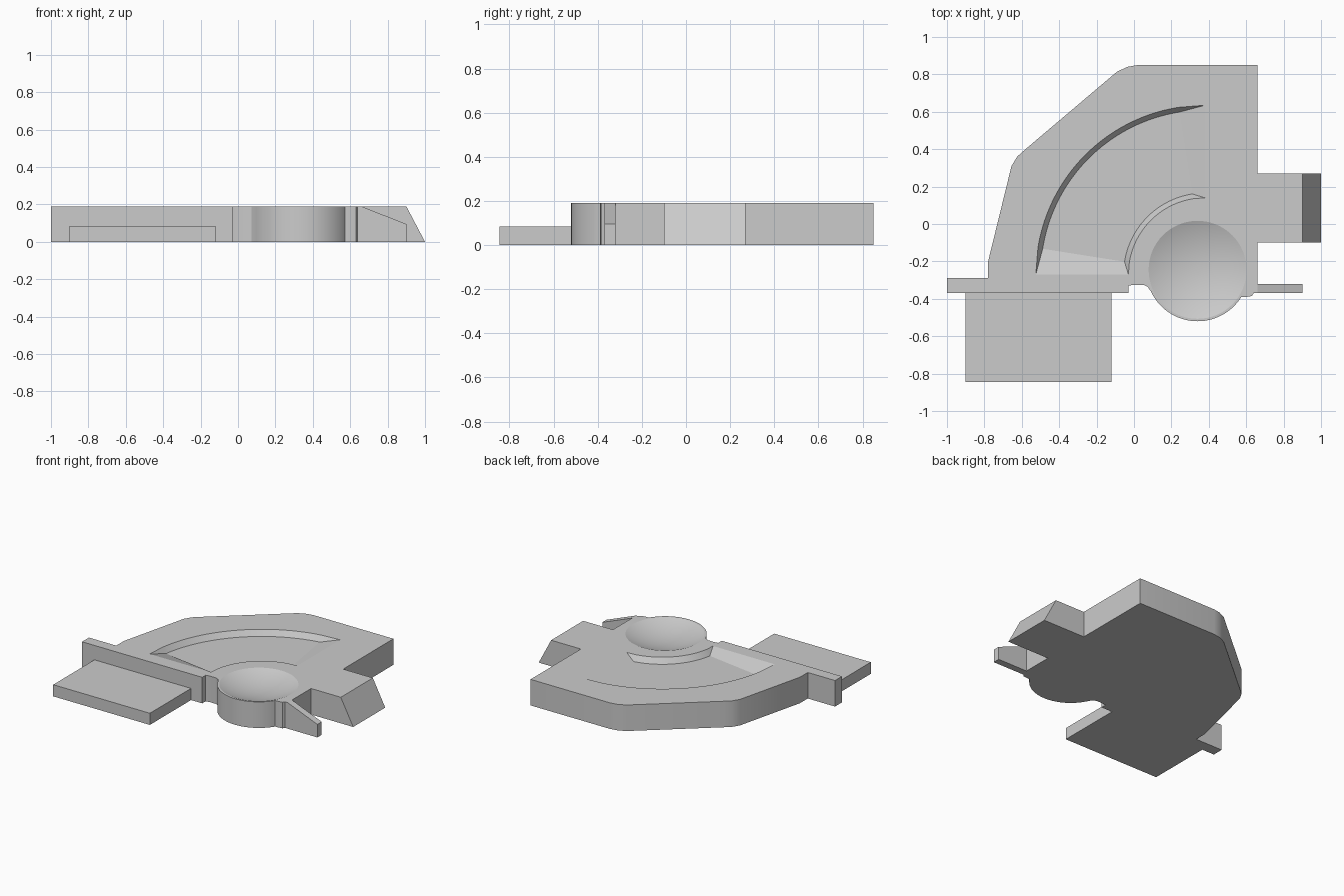
import bpy, bmesh, math

if "Cube" in bpy.data.objects:
    bpy.data.objects.remove(bpy.data.objects["Cube"])

H = 0.19            # body height
DEPTH = 0.04        # channel depth


def make_object(name, bm):
    bmesh.ops.recalc_face_normals(bm, faces=bm.faces)
    mesh = bpy.data.meshes.new(name)
    bm.to_mesh(mesh)
    bm.free()
    ob = bpy.data.objects.new(name, mesh)
    bpy.context.collection.objects.link(ob)
    return ob


def prism(points, offset):
    """Extrude a closed 3D outline by an offset vector."""
    bm = bmesh.new()
    face = bm.faces.new([bm.verts.new(p) for p in points])
    ext = bmesh.ops.extrude_face_region(bm, geom=[face])
    verts = [v for v in ext["geom"] if isinstance(v, bmesh.types.BMVert)]
    bmesh.ops.translate(bm, verts=verts, vec=offset)
    return bm


def bridge(bm, rings):
    """Skin closed rings and cap both ends."""
    rings = [[bm.verts.new(p) for p in r] for r in rings]
    n = len(rings[0])
    for a, b in zip(rings, rings[1:]):
        for i in range(n):
            j = (i + 1) % n
            bm.faces.new((a[i], a[j], b[j], b[i]))
    bm.faces.new(rings[0])
    bm.faces.new(rings[-1])


def cut(ob, cutter):
    mod = ob.modifiers.new(cutter.name, 'BOOLEAN')
    mod.operation = 'DIFFERENCE'
    mod.solver = 'EXACT'
    mod.object = cutter
    bpy.context.view_layer.objects.active = ob
    bpy.ops.object.modifier_apply(modifier=mod.name)
    bpy.data.objects.remove(cutter, do_unlink=True)


# Body: bank, side chute, round front lobe and left rail in one outline
CX, CY, R = 0.34, -0.245, 0.275
a0, a1 = math.radians(205), math.radians(328)
lobe = [(CX + R * math.cos(a0 + (a1 - a0) * i / 32),
         CY + R * math.sin(a0 + (a1 - a0) * i / 32)) for i in range(33)]
outline = [(-1, -0.37), (-0.03, -0.37), (-0.03, -0.33), (0.0, -0.325),
           (0.05, -0.325), (0.073, -0.335)] + lobe + [
    (0.60, -0.39), (0.63, -0.385), (0.64, -0.37), (0.66, -0.37),
    (0.66, -0.10), (1, -0.10), (1, 0.27), (0.66, 0.27), (0.66, 0.85),
    (0.02, 0.85), (-0.035, 0.84), (-0.09, 0.815), (-0.58, 0.40),
    (-0.625, 0.36), (-0.655, 0.31), (-0.78, -0.20), (-0.78, -0.29), (-1, -0.29)]
bm = prism([(x, y, 0) for x, y in outline], (0, 0, H))
for v in bm.verts:                      # sloped chute end
    if v.co.x > 0.95 and v.co.z > 0.1:
        v.co.x = 0.90
body = make_object("curved_body", bm)

# Curved channel with ramps at both ends and slanted walls
rings = []
angles = [183, 180] + [171 - 72 * i / 48 for i in range(49)] + [90, 87]
for deg in angles:
    d = DEPTH * min(1, (180 - deg) / 9, (deg - 90) / 9)
    t = math.radians(deg)
    ring = []
    for depth, outer in ((d, 0), (d, 1), (-0.05, 1), (-0.05, 0)):
        s = 0.026 * depth / DEPTH
        r = 0.905 - s if outer else 0.41 + s
        ring.append((0.38 + r * math.cos(t), -0.27 + r * math.sin(t), H - depth))
    rings.append(ring)
bm = bmesh.new()
bridge(bm, rings)
cut(body, make_object("channel_cutter", bm))

# Shallow bowl in the round lobe
BR, BD = 0.262, 0.05
S = (BR * BR + BD * BD) / (2 * BD)
top = math.asin(BR / S) * 1.02
rings = []
for k in range(1, 15):
    p = top * k / 14
    r, z = S * math.sin(p), H - BD + S * (1 - math.cos(p))
    rings.append([(CX + r * math.cos(math.tau * i / 64),
                   CY + r * math.sin(math.tau * i / 64), z) for i in range(64)])
rings.append([(x, y, H + 0.1) for x, y, z in rings[-1]])
bm = bmesh.new()
bridge(bm, rings)
cut(body, make_object("bowl_cutter", bm))

# Low front step
make_object("front_step", prism(
    [(-0.90, -0.845, 0), (-0.12, -0.845, 0), (-0.12, -0.37, 0), (-0.90, -0.37, 0)],
    (0, 0, 0.085)))

# Tapered fin on the right
make_object("side_fin", prism(
    [(0.66, -0.37, 0), (0.90, -0.37, 0), (0.90, -0.37, 0.095), (0.66, -0.37, H)],
    (0, 0.05, 0)))

# Smooth curved walls and bowl, keep hard edges
bpy.ops.object.select_all(action='DESELECT')
body.select_set(True)
bpy.context.view_layer.objects.active = body
bpy.ops.object.shade_smooth_by_angle(angle=math.radians(18))
